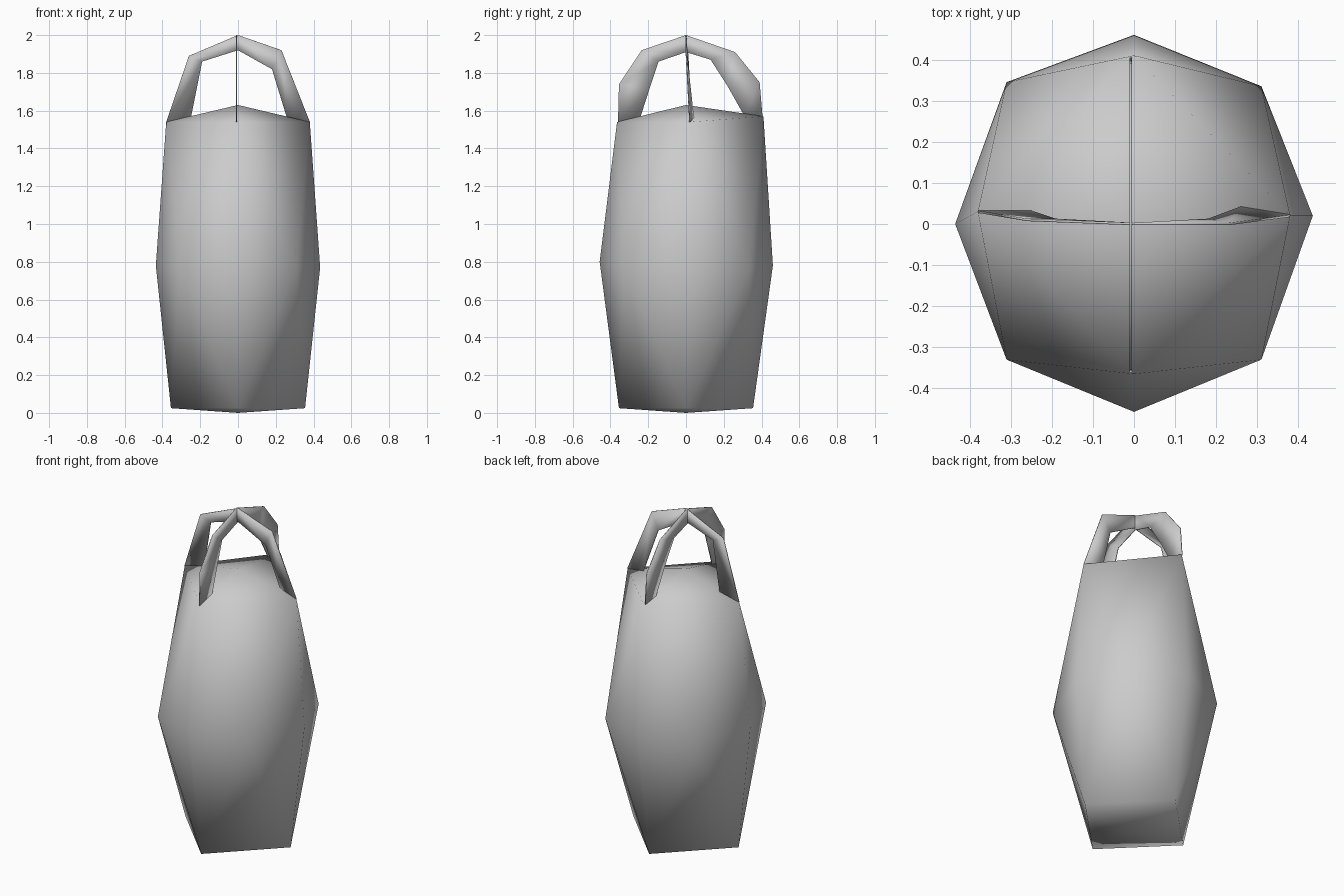
import bpy, bmesh

cube = bpy.data.objects.get("Cube")
if cube:
    bpy.data.objects.remove(cube, do_unlink=True)

grey = bpy.data.materials.new("plain_grey")
grey.use_nodes = True
colour = (0.6, 0.6, 0.6, 1)
grey.diffuse_color = colour
grey.node_tree.nodes["Principled BSDF"].inputs["Base Color"].default_value = colour


def finish(bm, name):
    bmesh.ops.recalc_face_normals(bm, faces=bm.faces[:])
    mesh = bpy.data.meshes.new(name)
    bm.to_mesh(mesh)
    bm.free()
    mesh.materials.append(grey)
    mesh.shade_smooth()
    obj = bpy.data.objects.new(name, mesh)
    bpy.context.collection.objects.link(obj)
    return obj


def barrel_body():
    # four-cornered ends around an eight-cornered belly
    bm = bmesh.new()
    ring = lambda pts: [bm.verts.new(p) for p in pts]
    belly = ring([(.435, .02, .77), (.31, .335, .76), (0, .46, .78), (-.31, .345, .76),
                  (-.435, 0, .78), (-.31, -.33, .77), (0, -.457, .8), (.31, -.33, .77)])
    top = ring([(.38, .02, 1.54), (0, .41, 1.57), (-.38, .03, 1.54), (0, -.365, 1.54)])
    base = ring([(.355, 0, .025), (0, .355, .025), (-.355, 0, .025), (0, -.355, .025)])
    for end, tip in ((top, (0, 0, 1.63)), (base, (0, 0, 0))):
        centre = bm.verts.new(tip)
        for i in range(4):
            a, b = end[i], end[(i + 1) % 4]
            corner = belly[2 * i + 1]
            bm.faces.new((a, belly[2 * i], corner))
            bm.faces.new((a, corner, b))
            bm.faces.new((b, corner, belly[(2 * i + 2) % 8]))
            bm.faces.new((a, b, centre))
    finish(bm, "barrel_body")


def handle(name, outer, inner):
    # thin flat strap between an outer and an inner arch
    bm = bmesh.new()
    o = [bm.verts.new(p) for p in outer]
    n = [bm.verts.new(p) for p in inner]
    for i in range(len(o) - 1):
        bm.faces.new((o[i], o[i + 1], n[i + 1], n[i]))
    obj = finish(bm, name)
    solid = obj.modifiers.new("thickness", "SOLIDIFY")
    solid.thickness = 0.006
    solid.offset = 0


barrel_body()

handle("side_to_side_handle",
       [(-.38, .03, 1.54), (-.26, .01, 1.89), (0, 0, 2), (.23, 0, 1.92), (.38, .02, 1.54)],
       [(-.25, .03, 1.56), (-.19, .01, 1.86), (0, 0, 1.92), (.18, .01, 1.82), (.26, .04, 1.56)])

handle("front_to_back_handle",
       [(-.008, y, z) for y, z in ((-.36, 1.54), (-.355, 1.74), (-.235, 1.92), (0, 2),
                                   (.26, 1.91), (.39, 1.75), (.405, 1.57))],
       [(-.008, y, z) for y, z in ((-.24, 1.57), (-.195, 1.71), (-.145, 1.86), (0, 1.91),
                                   (.13, 1.87), (.22, 1.73), (.31, 1.57))])
